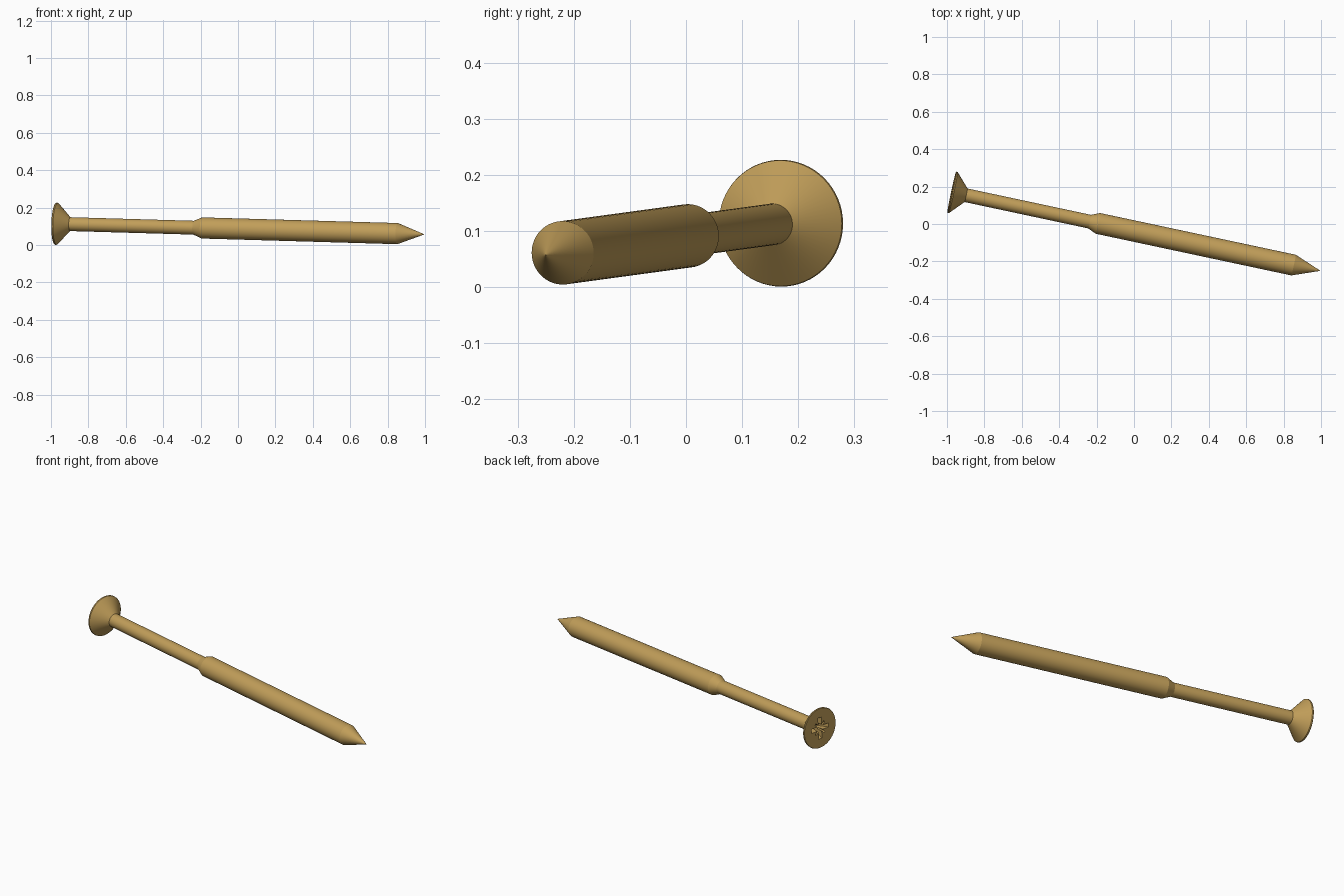
import bpy
import bmesh
from math import cos, sin, pi, radians
from mathutils import Vector, Matrix

if "Cube" in bpy.data.objects:
    bpy.data.objects.remove(bpy.data.objects["Cube"])

brass = bpy.data.materials.new("yellow brass")
brass.use_nodes = True
COLOUR = (0.53, 0.34, 0.10, 1)
brass.diffuse_color = COLOUR
brass.node_tree.nodes["Principled BSDF"].inputs["Base Color"].default_value = COLOUR

# The screw lies tilted: head centre to point
HEAD = Vector((-0.975, 0.17, 0.114))
TIP = Vector((0.995, -0.25, 0.057))
AXIS = TIP - HEAD
LENGTH = AXIS.length
PLACE = Matrix.Translation(HEAD) @ AXIS.to_track_quat('Z', 'Y').to_matrix().to_4x4()
SIDES = 64


def make_object(name, bm):
    bmesh.ops.recalc_face_normals(bm, faces=bm.faces)
    mesh = bpy.data.meshes.new(name)
    bm.to_mesh(mesh)
    bm.free()
    mesh.materials.append(brass)
    obj = bpy.data.objects.new(name, mesh)
    bpy.context.collection.objects.link(obj)
    return obj


def lathe(name, profile):
    """Closed solid from (distance along axis, radius) rings."""
    bm = bmesh.new()
    rings = []
    for z, r in profile:
        rings.append([bm.verts.new((r * cos(2 * pi * i / SIDES), r * sin(2 * pi * i / SIDES), z))
                      for i in range(SIDES)])
    for a, b in zip(rings, rings[1:]):
        for i in range(SIDES):
            j = (i + 1) % SIDES
            bm.faces.new((a[i], a[j], b[j], b[i]))
    bm.faces.new(rings[0])
    bm.faces.new(rings[-1])
    return make_object(name, bm)


def slot_cutter(angle, reach, width, depth):
    """Tapered bar that narrows towards the bottom of the recess."""
    bm = bmesh.new()
    bmesh.ops.create_cube(bm, size=2)
    for v in bm.verts:
        deep = v.co.z > 0
        v.co.x *= reach * (0.4 if deep else 1)
        v.co.y *= width * (0.8 if deep else 1)
        v.co.z = depth if deep else -0.01
    bmesh.ops.rotate(bm, verts=bm.verts, matrix=Matrix.Rotation(angle, 3, 'Z'))
    return make_object("slot_cutter", bm)


# Head, thin neck, thick shank and point in one turned body
screw = lathe("screw_body", [
    (0, 0.111), (0.003, 0.113), (0.009, 0.112),
    (0.079, 0.037), (0.755, 0.037), (0.80, 0.0565),
    (1.87, 0.0565), (LENGTH, 0.0008),
])

# Cross recess with finer diagonal slots
slots = [(0, 0.066, 0.012, 0.058), (90, 0.066, 0.012, 0.058),
         (45, 0.052, 0.005, 0.03), (135, 0.052, 0.005, 0.03)]
bpy.context.view_layer.objects.active = screw
screw.select_set(True)
for angle, reach, width, depth in slots:
    cutter = slot_cutter(radians(angle), reach, width, depth)
    cutter.hide_render = True
    cut = screw.modifiers.new("recess", 'BOOLEAN')
    cut.operation = 'DIFFERENCE'
    cut.solver = 'EXACT'
    cut.object = cutter
    bpy.context.view_layer.update()
    bpy.ops.object.modifier_apply(modifier=cut.name)
    bpy.data.objects.remove(cutter)

screw.matrix_world = PLACE
bpy.ops.object.shade_smooth_by_angle(angle=radians(15))
